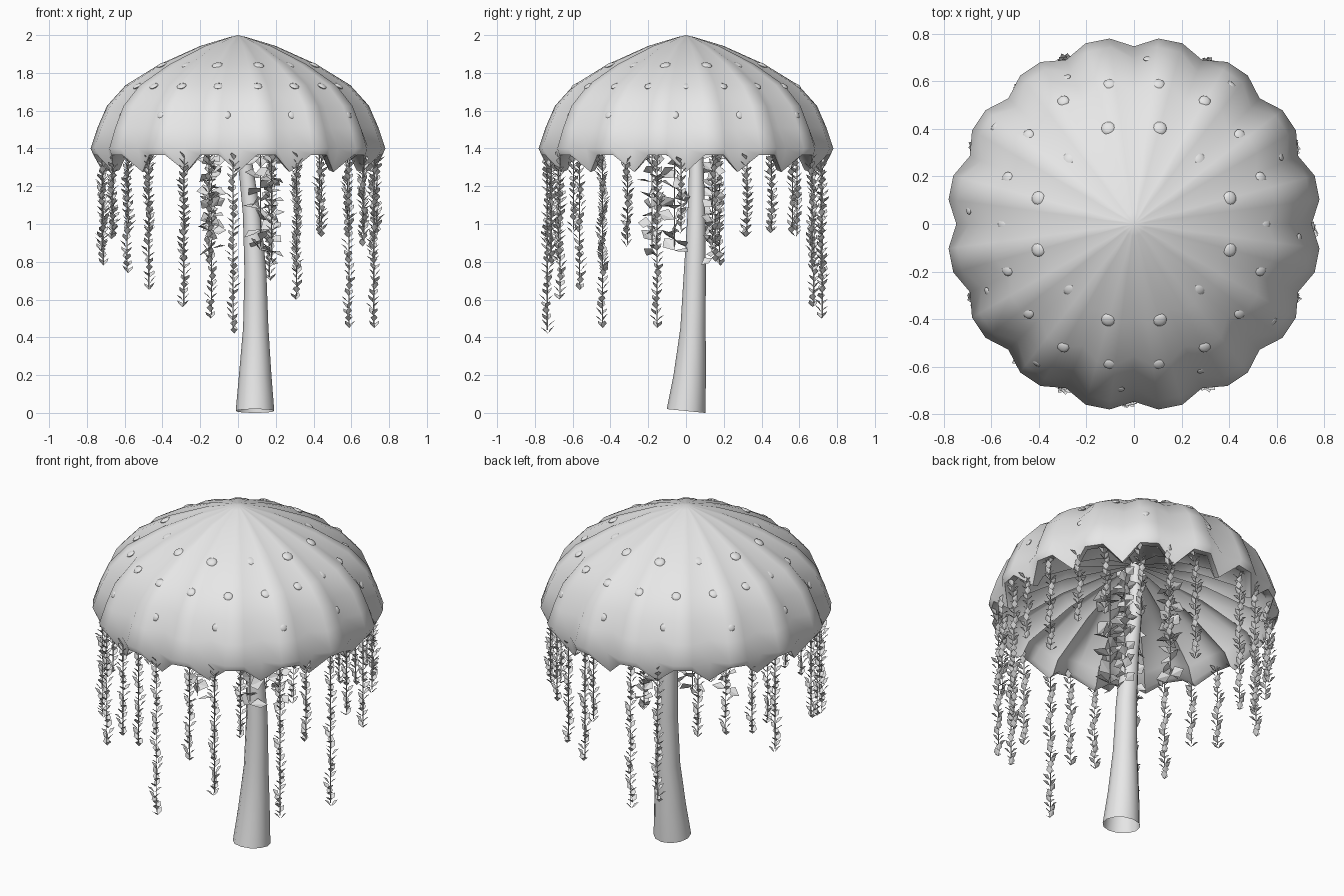
import bpy, bmesh, math, random
from mathutils import Vector, Matrix, Quaternion

random.seed(4)
if "Cube" in bpy.data.objects:
    bpy.data.objects.remove(bpy.data.objects["Cube"])

grey = bpy.data.materials.new("pale_grey")
grey.use_nodes = True
grey.diffuse_color = (0.8, 0.8, 0.8, 1)
grey.node_tree.nodes["Principled BSDF"].inputs["Base Color"].default_value = (0.8, 0.8, 0.8, 1)

LOBES = 16
PROFILE = [(0, 2), (0.05, 1.988), (0.2, 1.943), (0.42, 1.845), (0.6, 1.735),
           (0.7, 1.625), (0.75, 1.51), (0.787, 1.4)]


def finish(name, bm, smooth=None):
    mesh = bpy.data.meshes.new(name)
    bm.to_mesh(mesh)
    bm.free()
    mesh.materials.append(grey)
    obj = bpy.data.objects.new(name, mesh)
    bpy.context.collection.objects.link(obj)
    if smooth:
        bpy.ops.object.select_all(action='DESELECT')
        obj.select_set(True)
        bpy.context.view_layer.objects.active = obj
        bpy.ops.object.shade_smooth_by_angle(angle=math.radians(smooth))


def lobe(angle, r):
    """Radius factor: pinched at each crease, full across each lobe."""
    t = angle / math.tau * LOBES % 1
    pinch = 0.05 if r > 0.76 else 0.075
    return 1 - pinch * (1 - min(1, 3 * min(t, 1 - t)))


def polar(r, angle, z):
    return Vector((r * math.cos(angle), r * math.sin(angle), z))


def bridge(bm, a, b):
    for i in range(len(a)):
        j = (i + 1) % len(a)
        bm.faces.new((a[i], b[i], b[j], a[j]))


# Scalloped cap: ribbed dome, zigzag rim, inner lip, pleated underside
bm = bmesh.new()
top = bm.verts.new((0, 0, 2))
count = LOBES * 3
angles = [i * math.tau / count for i in range(count)]
rings = [[bm.verts.new(polar(r * lobe(a, r), a, z)) for a in angles] for r, z in PROFILE[1:]]
# (lobe radius, lobe height, crease radius, crease height)
for r, z, crease_r, crease_z in [(0.772, 1.365, 0.715, 1.275), (0.735, 1.365, 0.68, 1.285),
                                 (0.69, 1.42, 0.64, 1.36), (0.4, 1.56, 0.39, 1.51),
                                 (0.04, 1.66, 0.04, 1.65)]:
    rings.append([bm.verts.new(polar(crease_r, a, crease_z) if i % 3 == 0 else polar(r, a, z))
                  for i, a in enumerate(angles)])
for i in range(count):
    bm.faces.new((top, rings[0][i], rings[0][(i + 1) % count]))
for a, b in zip(rings, rings[1:]):
    bridge(bm, a, b)
bm.faces.new(rings[-1])
bmesh.ops.recalc_face_normals(bm, faces=bm.faces)
finish("cap", bm, 50)

# Leaning, tapered, open-ended stem
bm = bmesh.new()
stem = [(0.09, 0, 0.01, 0.102), (0.091, 0.02, 0.2, 0.086), (0.094, 0.037, 0.45, 0.067),
        (0.092, 0.047, 0.75, 0.058), (0.073, 0.055, 1.05, 0.047),
        (0.035, 0.055, 1.35, 0.037), (0.01, 0.03, 1.7, 0.032)]
loops = []
for n, (x, y, z, r) in enumerate(stem):
    tilt = 0.1 if n == 0 else 0
    loops.append([bm.verts.new(Vector((x, y, z)) + polar(r, k * math.tau / 12,
                  -tilt * r * math.sin(k * math.tau / 12))) for k in range(12)])
for a, b in zip(loops, loops[1:]):
    bridge(bm, b, a)
bmesh.ops.recalc_face_normals(bm, faces=bm.faces)
finish("stem", bm, 60)

# Flattened, mostly buried spots in rings over the cap
bm = bmesh.new()
for r, number, start, size in [(0.23, 8, 0, 0.013), (0.31, 8, 22.5, 0.015),
                               (0.42, 12, 15, 0.03), (0.6, 18, 0, 0.026),
                               (0.72, 12, 25, 0.022)]:
    for (r0, z0), (r1, z1) in zip(PROFILE, PROFILE[1:]):
        if r0 < r <= r1:
            z = z0 + (z1 - z0) * (r - r0) / (r1 - r0)
            slope = (z0 - z1, r1 - r0)
    for k in range(number):
        angle = math.radians(start) + k * math.tau / number
        normal = polar(slope[0], angle, slope[1]).normalized()
        turn = normal.to_track_quat('Z', 'Y').to_matrix().to_4x4()
        centre = polar(r * lobe(angle, r), angle, z) - normal * 0.006
        flat = Matrix.Diagonal((1, 1, 0.4, 1))
        bmesh.ops.create_uvsphere(bm, u_segments=10, v_segments=6, radius=size,
                                  matrix=Matrix.Translation(centre) @ turn @ flat)
finish("cap_spots", bm, 60)


def add_leaf(bm, base, direction, length, width, roll=0):
    """Pointed leaf folded along its midrib."""
    direction = direction.normalized()
    side = direction.cross(Vector((0, 0, 1))).normalized() * width / 2
    side.rotate(Quaternion(direction, roll))
    lift = side.cross(direction).normalized() * width * 0.12
    mid = base + direction * length * 0.5
    root, tip, left, right = (bm.verts.new(p) for p in (
        base, base + direction * length, mid + side + lift, mid - side + lift))
    bm.faces.new((root, left, tip))
    bm.faces.new((root, tip, right))


def add_strand(bm, x, y, z_top, z_end):
    bmesh.ops.create_cone(bm, segments=4, radius1=0.003, radius2=0.003, depth=z_top - z_end - 0.02,
                          matrix=Matrix.Translation((x, y, (z_top + z_end + 0.02) / 2)))


# Hanging vines round the rim: angle in degrees, height of the lower end
VINES = [(-2, 0.95), (-12, 0.45), (-25, 0.88), (-37, 0.45), (-54, 0.95), (-65, 0.6),
         (-76, 0.79), (-92, 0.42), (-102, 0.79), (-113, 0.8), (-130, 0.65),
         (-143, 0.74), (-155, 0.92), (-168, 0.86), (166, 0.78), (154, 0.93), (142, 0.95),
         (130, 0.95), (113, 0.56), (101, 0.5), (77, 0.7), (65, 0.75), (53, 0.93), (38, 0.95),
         (26, 0.93), (12, 0.8)]
bm = bmesh.new()
for degrees, end in VINES:
    x, y, _ = polar(0.735, math.radians(degrees), 0)
    add_strand(bm, x, y, 1.4, end)
    z, turn = end, random.uniform(0, math.tau)
    while z < 1.35:
        sway = Vector((x + 0.006 * math.sin(z * 20), y + 0.006 * math.cos(z * 17), z))
        for k in (0, 1):
            angle = turn + k * math.pi + random.uniform(-0.3, 0.3)
            add_leaf(bm, sway, polar(1, angle, random.uniform(0.8, 1.4)), 0.052, 0.036)
        turn += 0.7
        z += 0.034
finish("rim_vines", bm)

# Broad-leaved strands beside the stem: x, y, lower end, leaf size
bm = bmesh.new()
for x, y, end, size in [(0.12, -0.06, 0.86, 0.1), (-0.14, -0.18, 0.87, 0.08),
                        (-0.14, 0.14, 0.97, 0.08), (0.18, 0.14, 0.82, 0.07)]:
    add_strand(bm, x, y, 1.62, end)
    z, turn = end, random.uniform(0, math.tau)
    while z < 1.5:
        for k in range(2):
            add_leaf(bm, Vector((x, y, z)), polar(1, turn + k * math.pi, random.uniform(-0.6, 1)),
                     size, size * 0.85, random.uniform(-1.3, 1.3))
        turn += 1.3
        z += size * 0.55
finish("inner_vines", bm)
